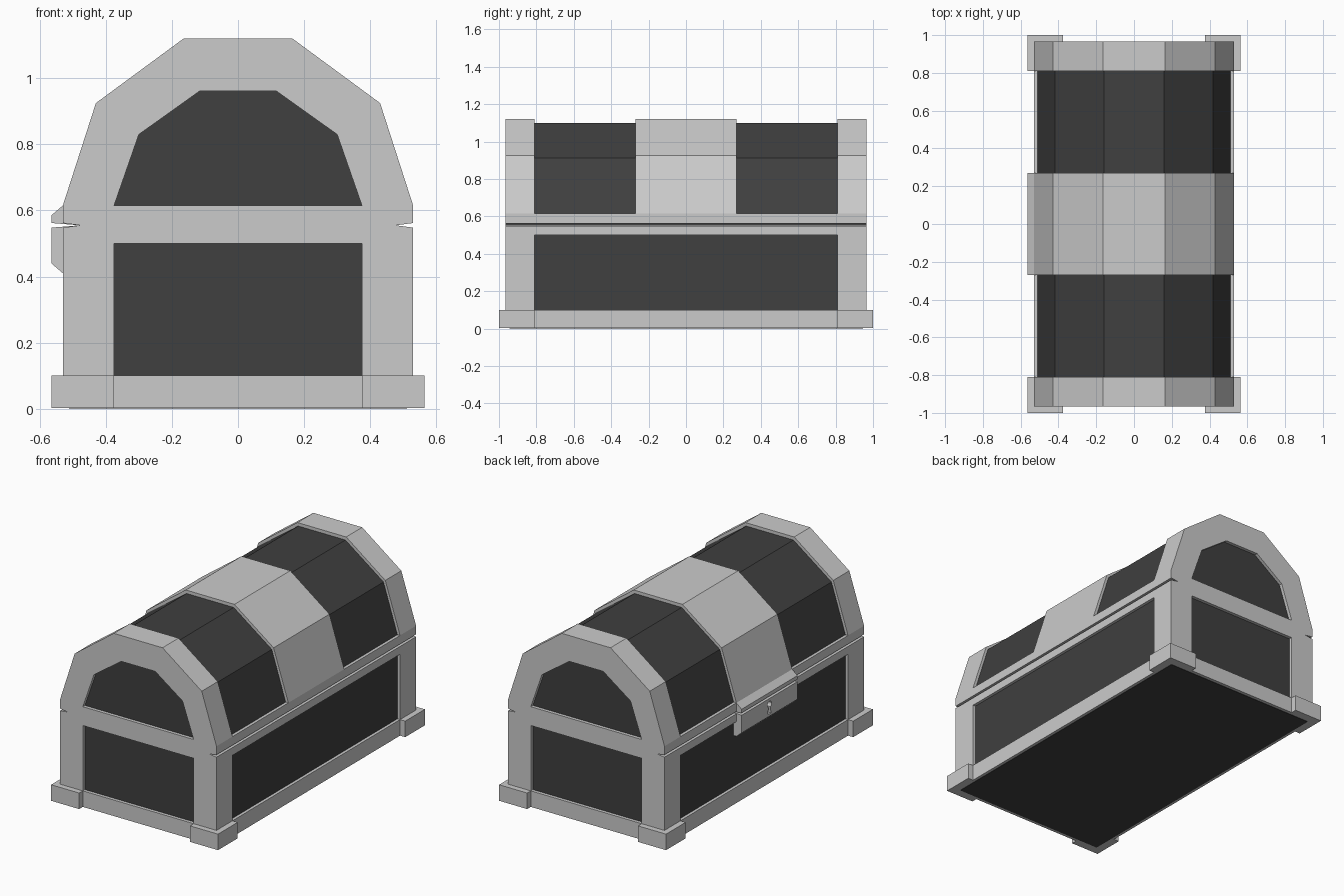
import bpy, bmesh, math

if "Cube" in bpy.data.objects:
    bpy.data.objects.remove(bpy.data.objects["Cube"])

dark = bpy.data.materials.new("dark_panel")
dark.diffuse_color = (0.05, 0.05, 0.05, 1)
dark.use_nodes = True
dark.node_tree.nodes["Principled BSDF"].inputs["Base Color"].default_value = dark.diffuse_color


def add_mesh(name, bm, mat=None):
    bmesh.ops.recalc_face_normals(bm, faces=bm.faces)
    me = bpy.data.meshes.new(name)
    bm.to_mesh(me)
    bm.free()
    ob = bpy.data.objects.new(name, me)
    bpy.context.collection.objects.link(ob)
    if mat:
        me.materials.append(mat)
    return ob


def prism(name, pts, start, end, axis="y", mat=None):
    """Extrude an outline along y (outline in x,z) or along x (outline in y,z)."""
    bm = bmesh.new()
    place = (lambda a, z: (a, start, z)) if axis == "y" else (lambda a, z: (start, a, z))
    face = bm.faces.new([bm.verts.new(place(a, z)) for a, z in pts])
    new = bmesh.ops.extrude_face_region(bm, geom=[face])["geom"]
    d = end - start
    bmesh.ops.translate(bm, verts=[v for v in new if isinstance(v, bmesh.types.BMVert)],
                        vec=(0, d, 0) if axis == "y" else (d, 0, 0))
    return add_mesh(name, bm, mat)


def box(name, x0, x1, y0, y1, z0, z1, mat=None):
    return prism(name, [(x0, z0), (x1, z0), (x1, z1), (x0, z1)], y0, y1, mat=mat)


def mirrored(half):
    """Complete a right-hand half outline with its left-hand reflection."""
    return half + [(-x, z) for x, z in reversed(half)]


outer = mirrored([(0.53, 0.615), (0.43, 0.925), (0.165, 1.12)])
opening = mirrored([(0.375, 0.615), (0.30, 0.83), (0.115, 0.962)])
panel = mirrored([(0.518, 0.59), (0.512, 0.615), (0.418, 0.912), (0.16, 1.10)])

# Dark inset panels of trunk and lid
box("trunk_panels", -0.512, 0.512, -0.945, 0.945, 0, 0.52, dark)
prism("lid_panels", panel, -0.945, 0.945, mat=dark)

# Rims either side of the tapered seam
prism("trunk_rim", mirrored([(0.53, 0.50), (0.53, 0.548), (0.478, 0.555)]), -0.965, 0.965)
prism("lid_rim", mirrored([(0.478, 0.555), (0.53, 0.562), (0.53, 0.615)]), -0.965, 0.965)

# Arched end frames and the central lid strap
for s, label in ((-1, "front"), (1, "back")):
    prism(label + "_lid_arch", outer + opening[::-1], s * 0.81, s * 0.965)
    y0, y1 = sorted((s * 0.90, s * 0.965))
    box(label + "_base_rail", -0.375, 0.375, y0, y1, 0.002, 0.10)
prism("lid_strap", outer, -0.27, 0.27)

# Side base rails, corner posts and feet
for sx, side in ((-1, "left"), (1, "right")):
    x0, x1 = sorted((sx * 0.47, sx * 0.53))
    box(side + "_base_rail", x0, x1, -0.81, 0.81, 0.002, 0.10)
    for sy, end in ((-1, "front"), (1, "back")):
        px = sorted((sx * 0.375, sx * 0.53))
        py = sorted((sy * 0.81, sy * 0.965))
        box(f"{end}_{side}_post", *px, *py, 0.10, 0.50)
        fx = sorted((sx * 0.375, sx * 0.565))
        fy = sorted((sy * 0.81, sy * 1.0))
        box(f"{end}_{side}_foot", *fx, *fy, 0.002, 0.10)

# Clasp: upper flap and lower lock plate
prism("clasp_flap", [(-0.478, 0.555), (-0.565, 0.562), (-0.565, 0.585),
                     (-0.53, 0.615), (-0.478, 0.615)], -0.27, 0.27)
plate = prism("lock_plate", [(-0.478, 0.555), (-0.565, 0.548), (-0.565, 0.44),
                             (-0.53, 0.41), (-0.478, 0.41)], -0.27, 0.27)

# Keyhole cut into the lock plate
arc = [math.radians(a) for a in range(-60, 241, 30)]
keyhole = [(0.02 * math.cos(a), 0.512 + 0.02 * math.sin(a)) for a in arc]
keyhole += [(-0.014, 0.455), (0.014, 0.455)]
cutter = prism("keyhole_cutter", keyhole, -0.60, -0.54, axis="x")
cutter.hide_render = True
cutter.hide_set(True)
cut = plate.modifiers.new("keyhole", "BOOLEAN")
cut.operation = "DIFFERENCE"
cut.solver = "EXACT"
cut.object = cutter
